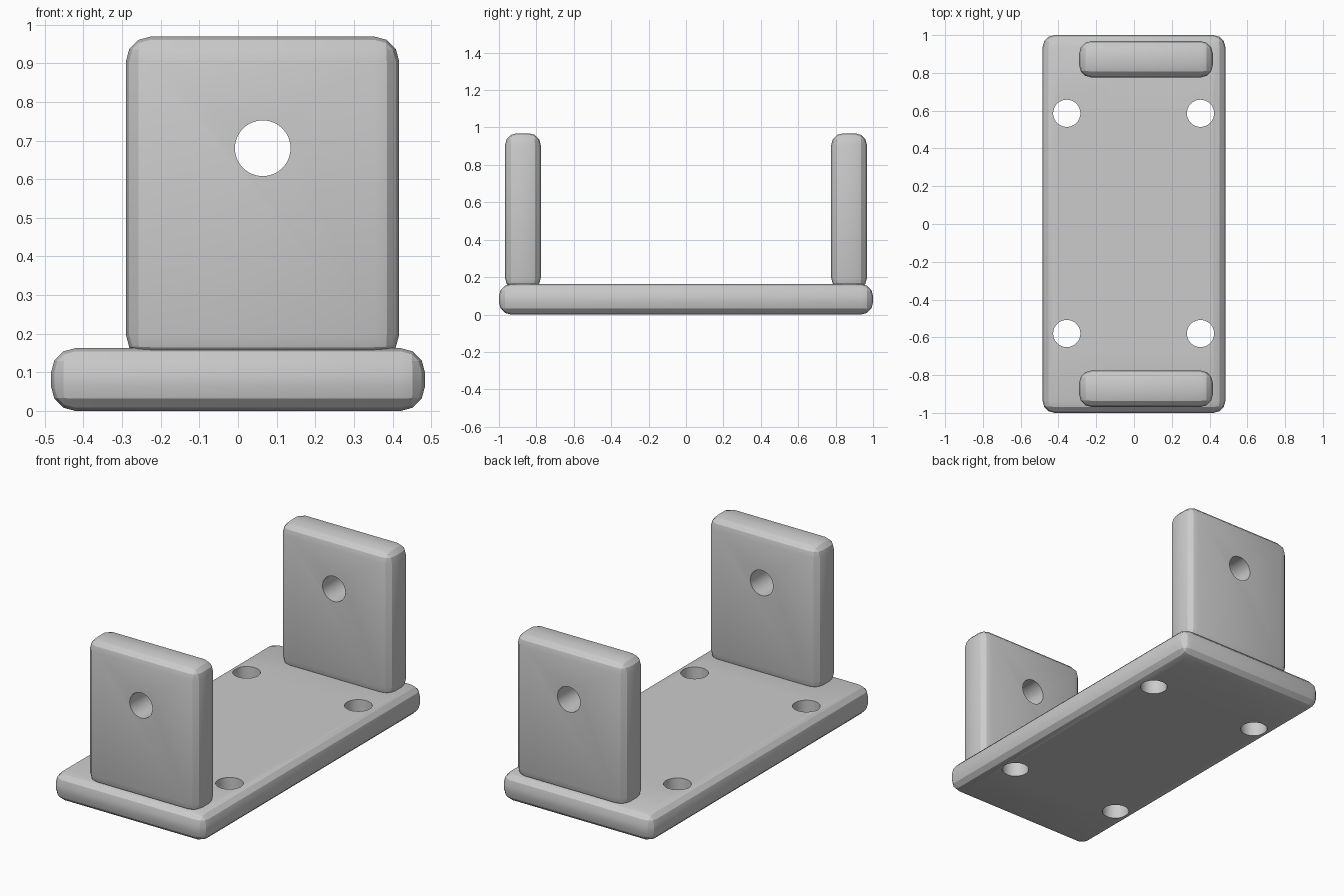
import bpy
import math

BEVEL = 0.064
HOLE_RADIUS = 0.072

if "Cube" in bpy.data.objects:
    bpy.data.objects.remove(bpy.data.objects["Cube"])

# Single plain grey
grey = bpy.data.materials.new("plain grey")
grey.use_nodes = True
grey.diffuse_color = (0.6, 0.6, 0.6, 1)
grey.node_tree.nodes["Principled BSDF"].inputs["Base Color"].default_value = (0.6, 0.6, 0.6, 1)


def drill(name, location, rotation=(0, 0, 0)):
    """Hidden cylinder used to cut a hole."""
    bpy.ops.mesh.primitive_cylinder_add(vertices=48, radius=HOLE_RADIUS, depth=0.5,
                                        location=location, rotation=rotation)
    cutter = bpy.context.object
    cutter.name = name
    cutter.hide_render = True
    return cutter


def rounded_plate(name, low, high, cutters):
    """Box between two corners with rounded edges and drilled holes."""
    centre = [(a + b) / 2 for a, b in zip(low, high)]
    bpy.ops.mesh.primitive_cube_add(size=1, location=centre)
    plate = bpy.context.object
    plate.name = name
    plate.scale = [b - a for a, b in zip(low, high)]
    bpy.ops.object.transform_apply(location=False, rotation=False, scale=True)
    plate.data.materials.append(grey)

    bevel = plate.modifiers.new("rounded edges", "BEVEL")
    bevel.width = BEVEL
    bevel.segments = 3
    for cutter in cutters:
        hole = plate.modifiers.new("hole", "BOOLEAN")
        hole.operation = "DIFFERENCE"
        hole.solver = "EXACT"
        hole.object = cutter
    for modifier in list(plate.modifiers):
        bpy.ops.object.modifier_apply(modifier=modifier.name)
    for cutter in cutters:
        bpy.data.objects.remove(cutter)

    # Hole walls are smooth, bevel facets stay flat
    bpy.ops.object.shade_smooth_by_angle(angle=math.radians(20))


# Base with four mounting holes
mounting = [drill("mounting_drill", (x, y + 0.003, 0.08))
            for x in (-0.356, 0.352) for y in (-0.583, 0.583)]
rounded_plate("base_plate", (-0.484, -1, 0), (0.484, 1, 0.163), mounting)

# Two uprights, slightly sunk into the base, each with a shaft hole
for name, y in (("front_upright", -0.872), ("back_upright", 0.872)):
    shaft = drill("shaft_drill", (0.064, y, 0.68), (math.pi / 2, 0, 0))
    rounded_plate(name, (-0.29, y - 0.096, 0.133), (0.417, y + 0.096, 0.969), [shaft])
